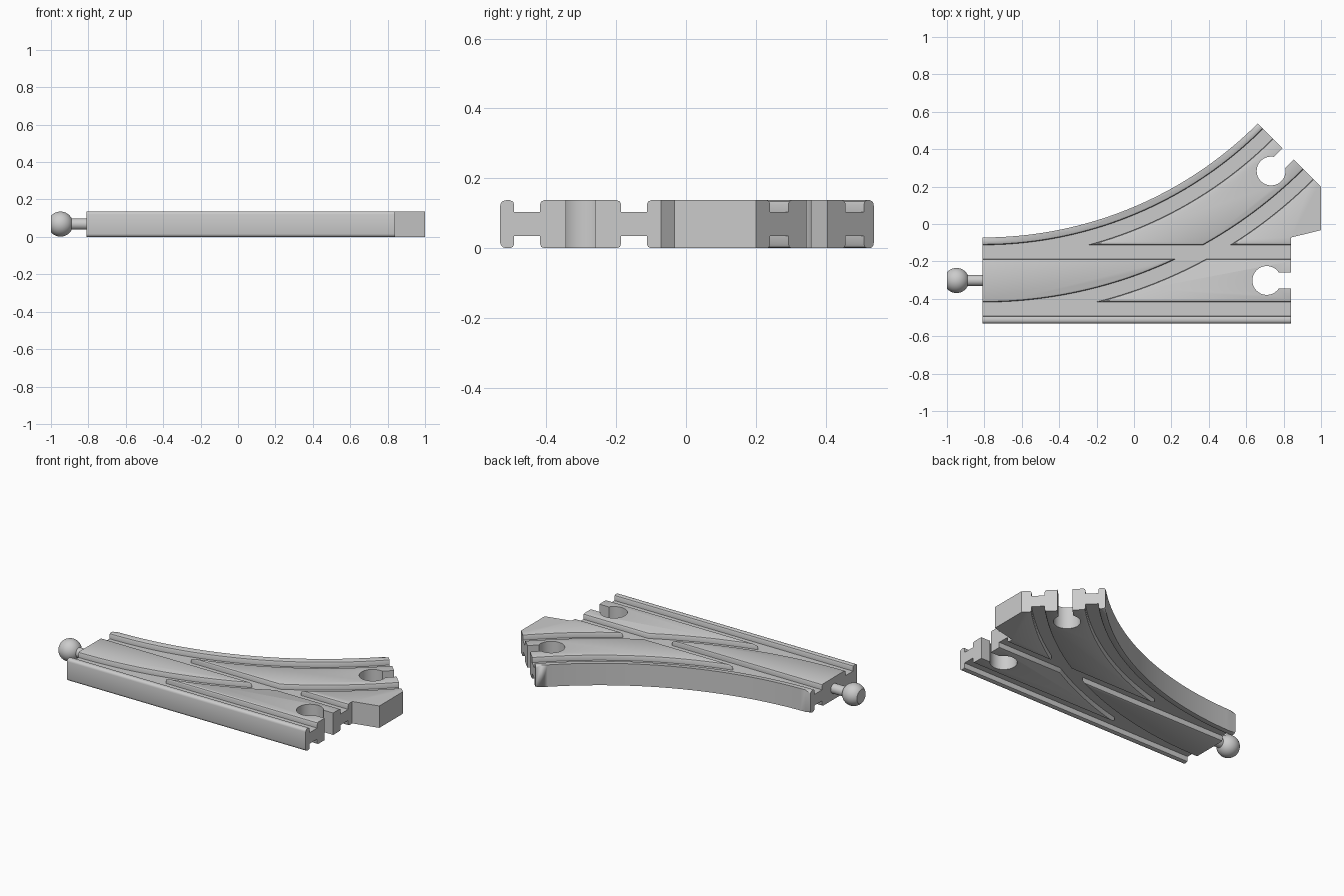
import bpy, bmesh
from math import sin, cos, asin, acos, pi, radians
from mathutils import Vector

cube = bpy.data.objects.get("Cube")
if cube:
    bpy.data.objects.remove(cube, do_unlink=True)

H = 0.137                      # track thickness
X0, X1 = -0.81, 0.84           # ends of the straight leg
YC, HALF = -0.302, 0.23        # straight centre line, half width
R = 2.312                      # centre radius of the curved leg
CY = YC + R                    # centre of the curve
RAIL = 0.153                   # groove distance from the centre line
STEPS = 48

mat = bpy.data.materials.new("track grey")
mat.use_nodes = True
grey = (0.6, 0.6, 0.6, 1)
mat.diffuse_color = grey
mat.node_tree.nodes["Principled BSDF"].inputs["Base Color"].default_value = grey


def arc_point(radius, degrees):
    a = radians(degrees)
    return Vector((X0 + radius * sin(a), CY - radius * cos(a)))


def finish(name, bm):
    """Turn all faces outward and make the object."""
    bmesh.ops.recalc_face_normals(bm, faces=bm.faces)
    if bm.calc_volume(signed=True) < 0:
        bmesh.ops.reverse_faces(bm, faces=bm.faces)
    mesh = bpy.data.meshes.new(name)
    bm.to_mesh(mesh)
    bm.free()
    mesh.materials.append(mat)
    ob = bpy.data.objects.new(name, mesh)
    bpy.context.collection.objects.link(ob)
    return ob


def skin(bm, rings):
    """Join closed rings of vertices and cap both ends."""
    n = len(rings[0])
    for a, b in zip(rings, rings[1:]):
        for i in range(n):
            j = (i + 1) % n
            bm.faces.new((a[i], a[j], b[j], b[i]))
    bm.faces.new(rings[0])
    bm.faces.new(rings[-1])


def prism(bm, outline, z0, z1):
    skin(bm, [[bm.verts.new((p[0], p[1], z)) for p in outline] for z in (z0, z1)])


def sweep(name, path, profile):
    """Sweep a closed (offset, z) profile along a flat path."""
    bm = bmesh.new()
    rings = []
    for i, p in enumerate(path):
        d = (path[min(i + 1, len(path) - 1)] - path[max(i - 1, 0)]).normalized()
        side = Vector((-d.y, d.x))
        rings.append([bm.verts.new((*(p + side * o), z)) for o, z in profile])
    skin(bm, rings)
    return finish(name, bm)


def revolve_x(name, profile, steps=40):
    """Turn an (x, radius) profile about the peg axis."""
    bm = bmesh.new()
    skin(bm, [[bm.verts.new((x, YC + r * cos(2 * pi * k / steps),
                             H / 2 + r * sin(2 * pi * k / steps)))
               for k in range(steps)] for x, r in profile])
    return finish(name, bm)


def volume(mesh):
    bm = bmesh.new()
    bm.from_mesh(mesh)
    v = bm.calc_volume(signed=True)
    bm.free()
    return v


def cut(target, cutter):
    """Subtract the cutter, keeping only a sound result."""
    before = volume(target.data)
    for solver in ('MANIFOLD', 'EXACT', 'FLOAT'):
        mod = target.modifiers.new("cut", 'BOOLEAN')
        mod.operation = 'DIFFERENCE'
        mod.solver = solver
        mod.object = cutter
        deps = bpy.context.evaluated_depsgraph_get()
        result = bpy.data.meshes.new_from_object(target.evaluated_get(deps))
        target.modifiers.clear()
        if 0.9 * before < volume(result) < 0.9999 * before:
            target.data = result
            break
    bpy.data.objects.remove(cutter, do_unlink=True)


# Track body: one outline with both legs and the web between them
outer_arc = [arc_point(R - HALF, 45 * (1 - i / STEPS)) for i in range(STEPS + 1)]
outline = [(X0, YC - HALF), (X1, YC - HALF), (X1, YC + HALF), (1, -0.033),
           (1, 0.2), arc_point(R + HALF, 45)] + outer_arc
bm = bmesh.new()
prism(bm, outline, 0, H)


def outer_side(v):
    p = Vector((v.co.x, v.co.y))
    if abs((p - Vector((X0, CY))).length - R + HALF) < 1e-4:
        return "curve"
    return "straight" if abs(p.y - YC + HALF) < 1e-4 else None


# Round the outer long edges
rounded = []
for e in bm.edges:
    a, b = e.verts
    if abs(a.co.z - b.co.z) < 1e-5 and outer_side(a) and outer_side(a) == outer_side(b):
        rounded.append(e)
bmesh.ops.bevel(bm, geom=rounded, offset=0.016, segments=3, profile=0.5, affect='EDGES')
track = finish("track_body", bm)

# Wheel grooves with rounded lips, on the top and the underside
half = [(0.037, 0.103), (0.037, H - 0.012), (0.0405, H - 0.0035),
        (0.049, H), (0.049, H + 0.03)]
top = half + [(-o, z) for o, z in reversed(half)]
under = [(o, H - z) for o, z in top]
for s in (-1, 1):
    y = YC + s * RAIL
    straight = [Vector((X0 - 0.1, y)), Vector((X1 + 0.1, y))]
    curve = [arc_point(R + s * RAIL, 49 * i / STEPS - 2) for i in range(STEPS + 1)]
    for path in (straight, curve):
        for profile in (top, under):
            cut(track, sweep("groove_cutter", path, profile))

# Keyhole sockets at the two far ends
NECK, HOLE, BACK = 0.042, 0.077, 0.13
t0 = asin(NECK / HOLE)
turns = [t0 + (2 * pi - 2 * t0) * i / 40 for i in range(41)]
keyhole = [(0.1, -NECK), (0.1, NECK)]
keyhole += [(-BACK + HOLE * cos(t), HOLE * sin(t)) for t in turns]
for end, turn in ((Vector((X1, YC)), 0), (arc_point(R, 45), 45)):
    c, s = cos(radians(turn)), sin(radians(turn))
    bm = bmesh.new()
    prism(bm, [(end.x + u * c - v * s, end.y + u * s + v * c) for u, v in keyhole],
          -0.1, H + 0.1)
    cut(track, finish("socket_cutter", bm))

# Connector: round neck and a ball with a flattened tip
BALL, BX = 0.067, -0.949
neck = revolve_x("connector_neck", [(BX, 0.03), (X0 + 0.02, 0.03)])
tip = acos((1 + BX) / BALL)
angles = [tip + (pi - 0.02 - tip) * i / 20 for i in range(21)]
ball = revolve_x("connector_ball",
                 [(BX - BALL * cos(t), BALL * sin(t)) for t in angles])

# Smooth curved surfaces, keep edges sharp
for ob in (track, neck, ball):
    bpy.ops.object.select_all(action='DESELECT')
    ob.select_set(True)
    bpy.context.view_layer.objects.active = ob
    bpy.ops.object.shade_smooth_by_angle(angle=radians(35))
